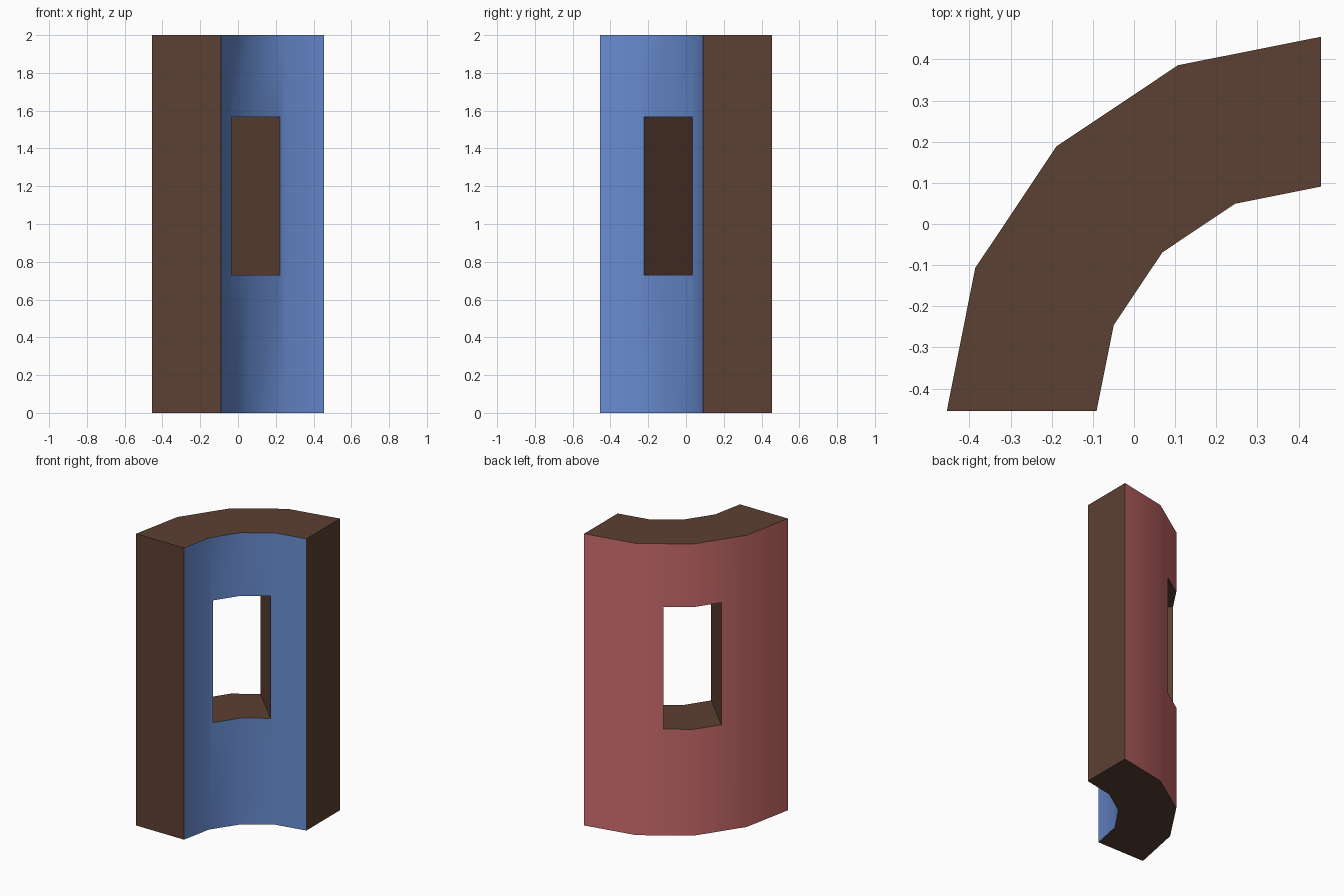
import bpy, bmesh, math
from mathutils import Matrix

if "Cube" in bpy.data.objects:
    bpy.data.objects.remove(bpy.data.objects["Cube"])

HALF, R_OUT, R_IN, HEIGHT, SEGS = 0.455, 0.91, 0.546, 2.0, 4
BROWN, BLUE, RED = 0, 1, 2


def material(name, rgb):
    m = bpy.data.materials.new(name)
    lin = [((c / 255 + 0.055) / 1.055) ** 2.4 for c in rgb]
    m.diffuse_color = (*lin, 1)
    m.use_nodes = True
    m.node_tree.nodes["Principled BSDF"].inputs["Base Color"].default_value = m.diffuse_color
    return m


mats = [material("brown_edges", (92, 64, 51)),
        material("blue_inside", (104, 140, 208)),
        material("red_outside", (204, 108, 108))]


def make_object(name, bm):
    bmesh.ops.recalc_face_normals(bm, faces=bm.faces[:])
    me = bpy.data.meshes.new(name)
    bm.to_mesh(me)
    bm.free()
    for m in mats:
        me.materials.append(m)
    ob = bpy.data.objects.new(name, me)
    bpy.context.collection.objects.link(ob)
    return ob


# Curved wall: quarter ring profile extruded upward
def arc(r, z):
    return [(HALF - r * math.cos(a), -HALF + r * math.sin(a), z)
            for a in (math.pi / 2 * i / SEGS for i in range(SEGS + 1))]


bm = bmesh.new()
ob_, ot, ib, it = [[bm.verts.new(p) for p in arc(r, z)]
                   for r, z in ((R_OUT, 0), (R_OUT, HEIGHT), (R_IN, 0), (R_IN, HEIGHT))]
for low, top, index in ((ob_, ot, RED), (ib, it, BLUE)):
    for i in range(SEGS):
        bm.faces.new((low[i], low[i + 1], top[i + 1], top[i])).material_index = index
bm.faces.new(ot + it[::-1])
bm.faces.new(ob_ + ib[::-1])
for k in (0, -1):
    bm.faces.new((ob_[k], ib[k], it[k], ot[k]))
wall = make_object("curved_wall", bm)

# Window opening: straight-sided cutter along the diagonal
bm = bmesh.new()
bmesh.ops.create_cube(bm, size=1, matrix=Matrix.Translation((-0.06, 0.06, 1.148))
                      @ Matrix.Rotation(math.pi / 4, 4, 'Z')
                      @ Matrix.Diagonal((0.364, 1.2, 0.838, 1)))
cutter = make_object("window_cutter", bm)
cutter.hide_render = True

mod = wall.modifiers.new("window", 'BOOLEAN')
mod.operation = 'DIFFERENCE'
mod.solver = 'EXACT'
mod.object = cutter
dg = bpy.context.evaluated_depsgraph_get()
wall.data = bpy.data.meshes.new_from_object(wall.evaluated_get(dg))
wall.modifiers.clear()
bpy.data.objects.remove(cutter)

# Smooth curved faces, crisp edges
bpy.context.view_layer.objects.active = wall
wall.select_set(True)
bpy.ops.object.shade_smooth_by_angle(angle=math.radians(30))
